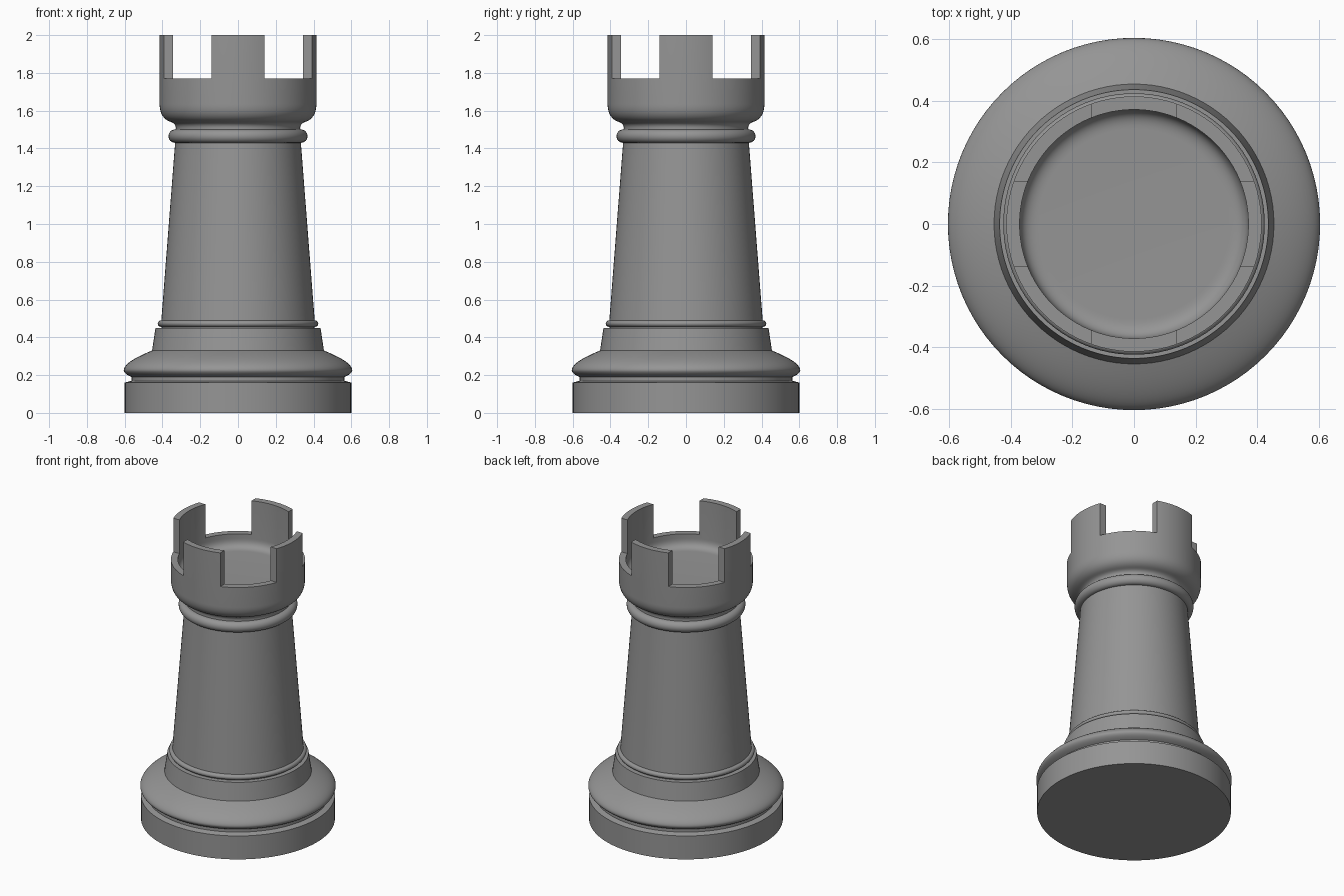
import bpy, bmesh, math
from mathutils import Vector

if "Cube" in bpy.data.objects:
    bpy.data.objects.remove(bpy.data.objects["Cube"])

SEGMENTS = 96
MERLON_HALF = 0.14      # half width of each battlement
NOTCH_Z = 1.77          # floor of the battlement gaps

stone = bpy.data.materials.new("grey")
stone.diffuse_color = (0.30, 0.30, 0.30, 1)
stone.use_nodes = True
stone.node_tree.nodes["Principled BSDF"].inputs["Base Color"].default_value = stone.diffuse_color


def curve(a, b, c, steps=8):
    """Quadratic curve from a to c pulled towards b, as (radius, z) points."""
    a, b, c = Vector(a), Vector(b), Vector(c)
    return [tuple(a * (1 - t) ** 2 + b * 2 * t * (1 - t) + c * t * t)
            for t in (i / steps for i in range(steps + 1))]


def bead(r, z0, z1, bulge, steps=12):
    """Half-round ring between two heights."""
    mid, h = (z0 + z1) / 2, (z1 - z0) / 2
    return [(r + bulge * math.cos(t), mid + h * math.sin(t))
            for t in (math.pi * (i / steps - 0.5) for i in range(steps + 1))]


def lathe(name, profile):
    """Revolve a (radius, z) profile that starts and ends on the axis."""
    bm = bmesh.new()
    verts = [bm.verts.new((r, 0, z)) for r, z in profile]
    edges = [bm.edges.new(pair) for pair in zip(verts, verts[1:])]
    bmesh.ops.spin(bm, geom=verts + edges, axis=(0, 0, 1), cent=(0, 0, 0),
                   angle=2 * math.pi, steps=SEGMENTS)
    bmesh.ops.remove_doubles(bm, verts=bm.verts, dist=1e-4)
    bmesh.ops.recalc_face_normals(bm, faces=bm.faces)
    mesh = bpy.data.meshes.new(name)
    bm.to_mesh(mesh)
    bm.free()
    obj = bpy.data.objects.new(name, mesh)
    bpy.context.collection.objects.link(obj)
    mesh.materials.append(stone)
    return obj


def smooth(obj):
    bpy.ops.object.select_all(action='DESELECT')
    obj.select_set(True)
    bpy.context.view_layer.objects.active = obj
    bpy.ops.object.shade_smooth_by_angle(angle=math.radians(32))


# Base: plinth, groove, rounded moulding and sloped collar
base = lathe("base",
             [(0, 0), (0.60, 0), (0.60, 0.16), (0.565, 0.17), (0.565, 0.19)]
             + curve((0.565, 0.19), (0.602, 0.207), (0.605, 0.225), 6)
             + curve((0.605, 0.225), (0.605, 0.27), (0.455, 0.33), 12)[1:]
             + [(0.437, 0.45), (0, 0.45)])

# Shaft: thin lower ring, tapered column and upper ring
shaft = lathe("shaft",
              [(0, 0.44), (0.405, 0.44)]
              + bead(0.405, 0.455, 0.49, 0.02)
              + [(0.406, 0.49), (0.333, 1.43)]
              + bead(0.335, 1.43, 1.50, 0.033)
              + [(0, 1.50)])

# Crown: neck, bowl, wall and sunken floor
crown = lathe("crown",
              [(0, 1.49), (0.33, 1.49)]
              + curve((0.33, 1.50), (0.325, 1.53), (0.355, 1.54), 6)
              + curve((0.355, 1.54), (0.415, 1.56), (0.415, 1.635), 12)[1:]
              + [(0.415, 2.0), (0.372, 2.0)]
              + curve((0.372, 1.74), (0.372, 1.68), (0.31, 1.68), 10)
              + [(0, 1.68)])

# Four diagonal blocks cut the gaps between the battlements
bm = bmesh.new()
for sx in (-1, 1):
    for sy in (-1, 1):
        block = bmesh.ops.create_cube(bm, size=0.5)["verts"]
        centre = MERLON_HALF + 0.25
        bmesh.ops.translate(bm, verts=block,
                            vec=(sx * centre, sy * centre, NOTCH_Z + 0.25))
mesh = bpy.data.meshes.new("gap_cutter")
bm.to_mesh(mesh)
bm.free()
cutter = bpy.data.objects.new("gap_cutter", mesh)
bpy.context.collection.objects.link(cutter)
cutter.hide_render = True

bpy.context.view_layer.objects.active = crown
cut = crown.modifiers.new("gaps", 'BOOLEAN')
cut.operation = 'DIFFERENCE'
cut.solver = 'EXACT'
cut.object = cutter
bpy.ops.object.modifier_apply(modifier=cut.name)
bpy.data.objects.remove(cutter)

for part in (base, shaft, crown):
    smooth(part)
